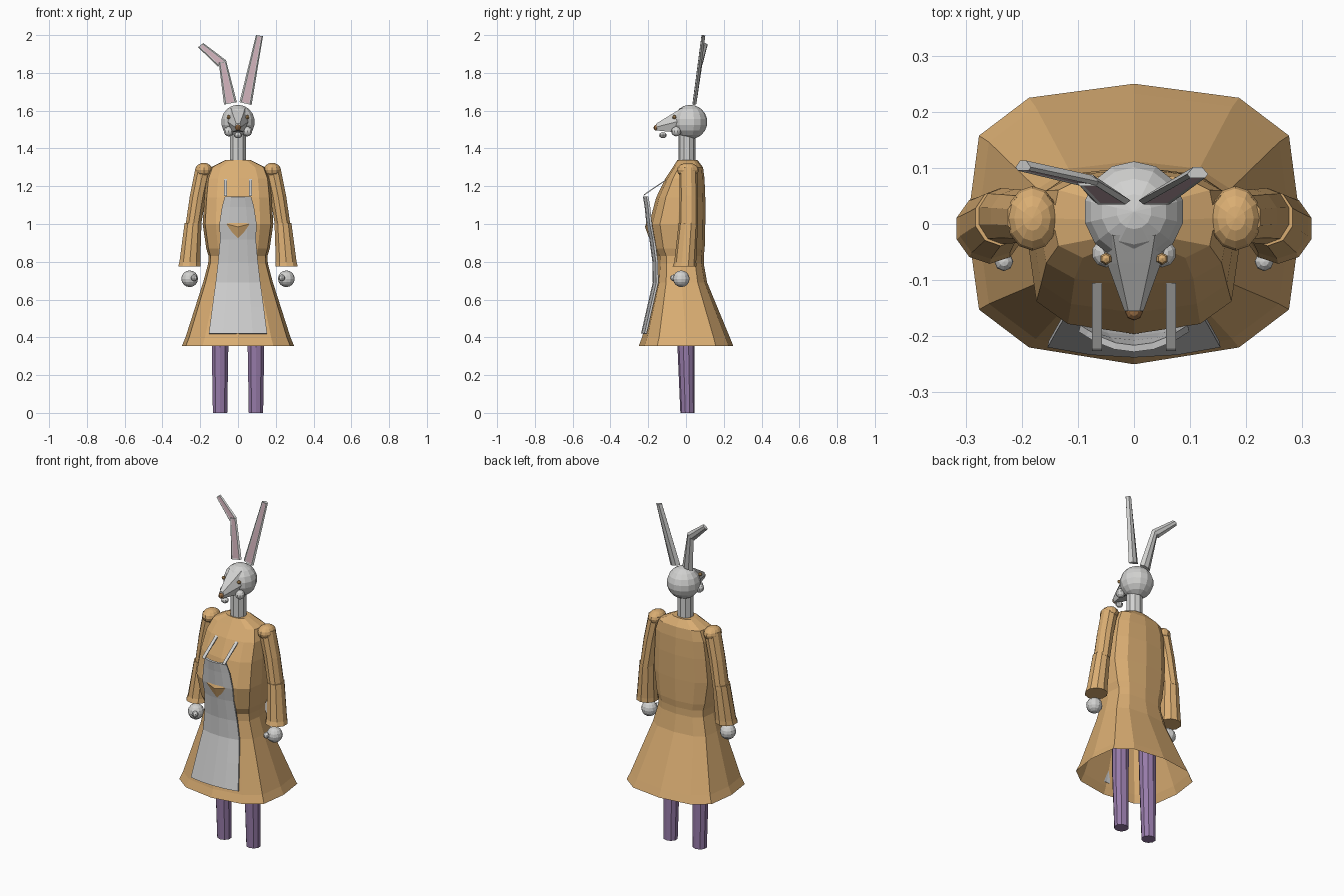
import bpy, bmesh, math
from mathutils import Vector

if "Cube" in bpy.data.objects:
    bpy.data.objects.remove(bpy.data.objects["Cube"])


def material(name, rgb):
    m = bpy.data.materials.new(name)
    m.diffuse_color = (*rgb, 1)
    m.use_nodes = True
    m.node_tree.nodes["Principled BSDF"].inputs["Base Color"].default_value = m.diffuse_color
    return m


TAN = material("tan_cloth", (0.70, 0.42, 0.17))
GREY = material("pale_fur", (0.64, 0.64, 0.63))
APRON = material("apron_grey", (0.62, 0.62, 0.62))
PURPLE = material("purple_stocking", (0.31, 0.20, 0.40))
PINK = material("ear_pink", (0.60, 0.42, 0.47))
BROWN = material("nose_brown", (0.33, 0.16, 0.06))


def finish(bm, name, *mats):
    bmesh.ops.recalc_face_normals(bm, faces=bm.faces[:])
    me = bpy.data.meshes.new(name)
    bm.to_mesh(me)
    bm.free()
    for m in mats:
        me.materials.append(m)
    ob = bpy.data.objects.new(name, me)
    bpy.context.collection.objects.link(ob)
    return ob


def loft(rings, name, *mats, cap_start=True, cap_end=True):
    """Skin a list of equal-length point rings."""
    bm = bmesh.new()
    vs = [[bm.verts.new(p) for p in r] for r in rings]
    n = len(rings[0])
    for a, b in zip(vs, vs[1:]):
        for i in range(n):
            bm.faces.new((a[i], a[(i + 1) % n], b[(i + 1) % n], b[i]))
    if cap_start:
        bm.faces.new(vs[0][::-1])
    if cap_end:
        bm.faces.new(vs[-1])
    return finish(bm, name, *mats)


def circle(x, y, z, rx, ry, n=10):
    return [(x + rx * math.cos(math.tau * (i + .5) / n),
             y + ry * math.sin(math.tau * (i + .5) / n), z) for i in range(n)]


def ball(name, loc, r, mat, seg=12, rings=8, scale=(1, 1, 1)):
    bm = bmesh.new()
    bmesh.ops.create_uvsphere(bm, u_segments=seg, v_segments=rings, radius=r)
    for v in bm.verts:
        v.co = Vector(a * b for a, b in zip(v.co, scale)) + Vector(loc)
    return finish(bm, name, mat)


# Coat: shared twelve-point outline, with half width, front and back per height
OUTLINE = [(0, 1), (.63, .9), (.93, .63), (1, 0), (.93, -.61), (.63, -.88),
           (0, -1), (-.63, -.88), (-.93, -.61), (-1, 0), (-.93, .63), (-.63, .9)]
COAT = [(.355, .297, -.25, .25), (.40, .278, -.233, .232), (.69, .185, -.158, .112),
        (.79, .158, -.15, .094), (.83, .156, -.152, .094), (.87, .168, -.172, .099),
        (1.0, .187, -.196, .102), (1.14, .178, -.158, .102), (1.24, .168, -.11, .098),
        (1.30, .145, -.07, .09), (1.34, .065, -.045, .06)]


def coat_ring(z, hx, front, back):
    mid, half = (front + back) / 2, (back - front) / 2
    return [(x * hx, mid + y * half, z) for x, y in OUTLINE]


loft([coat_ring(*c) for c in COAT], "coat", TAN, cap_start=False)

# Apron: a thin curved sheet, rows of height, half width and front
ROWS = [(.42, .153, -.232), (.56, .135, -.2), (.69, .117, -.17), (.80, .104, -.172),
        (.92, .093, -.188), (1.0, .097, -.204), (1.09, .083, -.213), (1.145, .068, -.222)]
bm = bmesh.new()
grid = [[bm.verts.new((hx * t, y + .018 * t * t, z)) for t in (-1, -.5, 0, .5, 1)]
        for z, hx, y in ROWS]
for a, b in zip(grid, grid[1:]):
    for i in range(4):
        bm.faces.new((a[i], a[i + 1], b[i + 1], b[i]))
apron = finish(bm, "apron", APRON)
thick = apron.modifiers.new("thickness", 'SOLIDIFY')
thick.thickness = .012
thick.offset = 0

# Pointed tan patch on the apron front
bm = bmesh.new()
top = [bm.verts.new(p) for p in ((-.062, -.206, 1.0), (0, -.206, 1.018), (.062, -.206, 1.0))]
peak = bm.verts.new((0, -.217, .985))
tip = bm.verts.new((0, -.19, .91))
for f in ((top[0], peak, top[1]), (top[1], peak, top[2]), (top[0], tip, peak), (peak, tip, top[2])):
    bm.faces.new(f)
finish(bm, "apron_patch", TAN)

# Paired parts
for side, s in (("right", 1), ("left", -1)):
    # Apron strap
    loft([[(s * .066 + dx, y + dz * .5, z + dz) for dx, dz in
           ((-.009, -.005), (.009, -.005), (.009, .005), (-.009, .005))]
          for y, z in ((-.224, 1.153), (-.108, 1.232))], side + "_apron_strap", GREY)

    # Sleeve in two tapered pieces with a shoulder pad and cuff
    loft([circle(s * .180, .012, 1.30, .047, .047), circle(s * .212, .014, 1.15, .045, .048),
          circle(s * .238, .014, .985, .043, .05)], side + "_upper_sleeve", TAN)
    loft([circle(s * .238, .012, 1.005, .047, .051), circle(s * .255, -.004, .80, .058, .058),
          circle(s * .257, -.008, .775, .062, .063)], side + "_lower_sleeve", TAN)
    ball(side + "_shoulder", (s * .181, .01, 1.285), .046, TAN, 12, 8, (1, 1.25, .85))

    # Hand and thumb
    ball(side + "_hand", (s * .256, -.025, .71), .044, GREY)
    ball(side + "_thumb", (s * .232, -.067, .715), .017, GREY, 8, 6)

    # Leg, continuing up inside the coat
    loft([circle(s * .095, .008, 0, .040, .038), circle(s * .095, .0, .345, .046, .045),
          circle(s * .09, .0, .70, .05, .05)], side + "_leg", PURPLE)

    # Cheek and eye
    ball(side + "_cheek", (s * .05, -.052, 1.49), .026, GREY, 10, 7)
    ball(side + "_eye", (s * .050, -.062, 1.566), .011, TAN, 6, 4)

# Neck and head
loft([circle(0, .004, 1.30, .045, .045), circle(0, .004, 1.48, .045, .045)], "neck", GREY)
ball("head", (0, .022, 1.54), .091, GREY, 14, 9)

# Snout: six-sided taper towards the nose
snout = []
for y, w, low, high in ((-.02, .062, 1.485, 1.615), (-.07, .048, 1.487, 1.585),
                        (-.155, .017, 1.495, 1.533)):
    m = (low + high) / 2
    snout.append([(w, y, m), (w * .6, y, high), (-w * .6, y, high),
                  (-w, y, m), (-w * .6, y, low), (w * .6, y, low)])
loft(snout, "snout", GREY)
ball("nose", (0, -.156, 1.51), .016, BROWN, 8, 6)
ball("chin", (0, -.122, 1.47), .020, GREY, 8, 6, (1.1, 1, .8))


def ear(name, sections, th):
    """Flat six-sided ear; every section is left x, z, right x, z and y."""
    rings = []
    for lx, lz, rx, rz, y in sections:
        l, r = Vector((lx, y, lz)), Vector((rx, y, rz))
        rings.append([l.lerp(r, t) + Vector((0, k * th, 0)) for t, k in
                      ((0, -.3), (.14, -1), (.86, -1), (1, -.3), (.7, 1), (.3, 1))])
    ob = loft(rings, name, GREY, PINK)
    bm = bmesh.new()
    bm.from_mesh(ob.data)
    # Pink inset on the broad front face
    front = [f for f in bm.faces if f.normal.y < -.8]
    bmesh.ops.inset_individual(bm, faces=front, thickness=.007, depth=-.002)
    for f in front:
        f.material_index = 1
    bm.to_mesh(ob.data)
    bm.free()


ear("right_ear", [(.008, 1.645, .072, 1.63, .045), (.095, 2.0, .132, 1.994, .092)], .010)
ear("left_ear_base", [(-.074, 1.632, -.006, 1.645, .045), (-.102, 1.855, -.062, 1.862, .078)], .010)
ear("left_ear_tip", [(-.106, 1.832, -.062, 1.866, .078), (-.211, 1.936, -.184, 1.958, .104)], .009)
